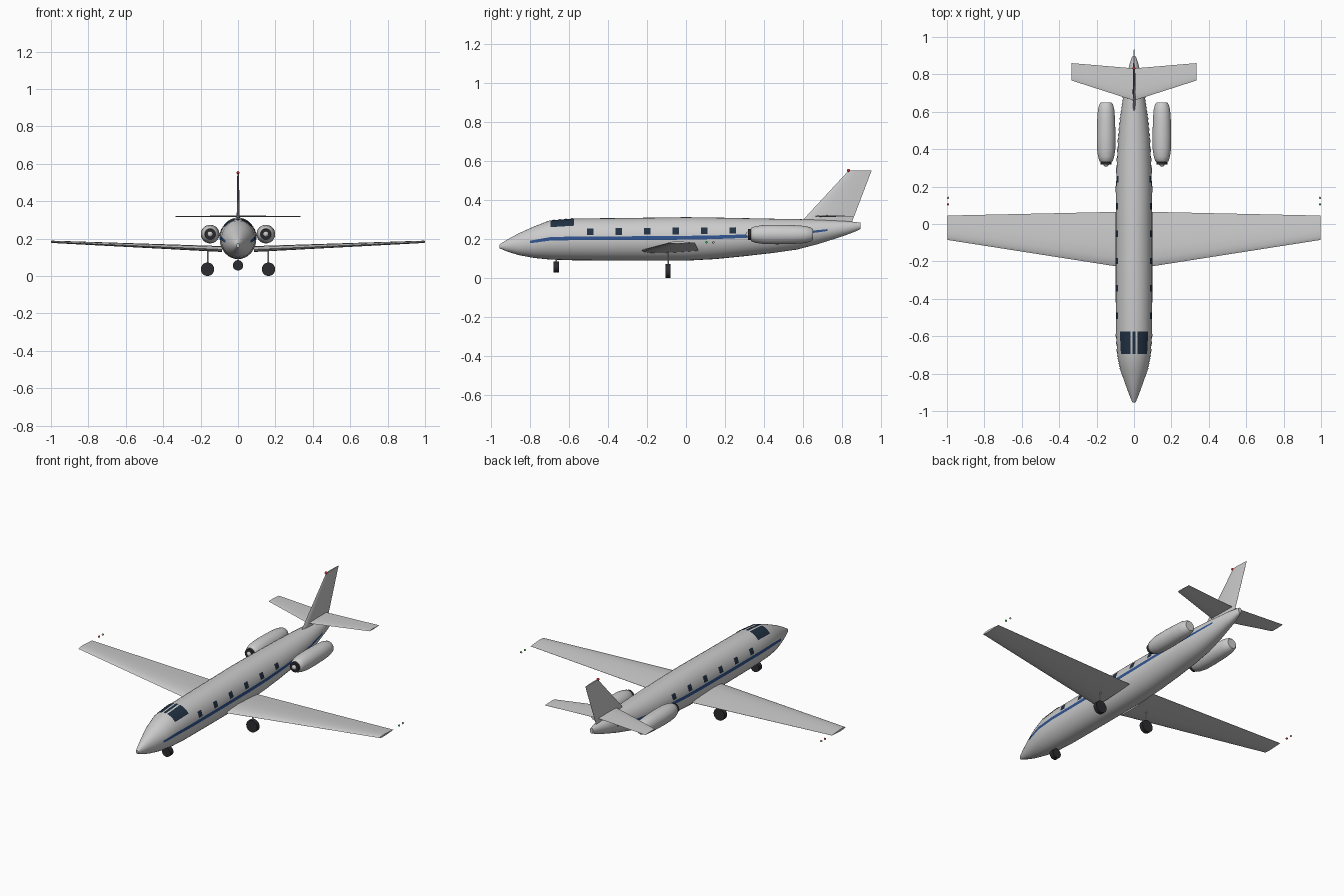
import bpy, bmesh
from math import sin, cos, pi, radians

if "Cube" in bpy.data.objects:
    bpy.data.objects.remove(bpy.data.objects["Cube"])


def material(name, rgb):
    m = bpy.data.materials.new(name)
    m.diffuse_color = (*rgb, 1)
    m.use_nodes = True
    m.node_tree.nodes["Principled BSDF"].inputs["Base Color"].default_value = m.diffuse_color
    return m


GLASS = material("dark_glass", (0.015, 0.03, 0.055))
BLUE = material("stripe_blue", (0.03, 0.09, 0.28))
RUBBER = material("rubber", (0.025, 0.025, 0.03))
RED = material("red_light", (0.7, 0.03, 0.03))
GREEN = material("green_light", (0.03, 0.6, 0.1))


def finish(obj, mat=None, angle=35):
    if mat:
        obj.data.materials.append(mat)
    bpy.ops.object.select_all(action='DESELECT')
    obj.select_set(True)
    bpy.context.view_layer.objects.active = obj
    bpy.ops.object.shade_smooth_by_angle(angle=radians(angle))
    return obj


def loft(name, rings, mat=None, closed=True, angle=35):
    """Skin a list of equal-length rings; closed rings get end caps."""
    bm = bmesh.new()
    loops = [[bm.verts.new(p) for p in ring] for ring in rings]
    n = len(loops[0])
    for a, b in zip(loops, loops[1:]):
        for i in range(n if closed else n - 1):
            j = (i + 1) % n
            bm.faces.new((a[i], a[j], b[j], b[i]))
    if closed:
        bm.faces.new(loops[0])
        bm.faces.new(loops[-1])
        bmesh.ops.recalc_face_normals(bm, faces=bm.faces)
    mesh = bpy.data.meshes.new(name)
    bm.to_mesh(mesh)
    bm.free()
    obj = bpy.data.objects.new(name, mesh)
    bpy.context.collection.objects.link(obj)
    return finish(obj, mat, angle)


# Fuselage stations: y, half width, bottom z, top z
BODY = [(-0.955, 0.008, 0.153, 0.174), (-0.92, 0.023, 0.138, 0.196),
        (-0.86, 0.045, 0.119, 0.229), (-0.78, 0.073, 0.104, 0.265),
        (-0.70, 0.089, 0.096, 0.296), (-0.58, 0.097, 0.092, 0.306),
        (-0.30, 0.098, 0.090, 0.309), (0.0, 0.098, 0.090, 0.313),
        (0.15, 0.097, 0.098, 0.311), (0.30, 0.093, 0.113, 0.308),
        (0.45, 0.085, 0.130, 0.305), (0.57, 0.074, 0.147, 0.303),
        (0.68, 0.058, 0.176, 0.300), (0.80, 0.037, 0.214, 0.294),
        (0.86, 0.022, 0.236, 0.289), (0.895, 0.010, 0.252, 0.285)]


def body_point(y, a, off=0.0):
    for s, t in zip(BODY, BODY[1:]):
        if y <= t[0]:
            break
    f = (y - s[0]) / (t[0] - s[0])
    w, lo, hi = (s[k] + f * (t[k] - s[k]) for k in (1, 2, 3))
    return ((w + off) * cos(a), y, (lo + hi) / 2 + ((hi - lo) / 2 + off) * sin(a))


def patch(name, y0, y1, a0, a1, mat):
    """Thin panel hugging the fuselage between two stations and two angles."""
    ys = sorted({y0, y1, *(s[0] for s in BODY if y0 < s[0] < y1)})
    angles = [radians(a0 + (a1 - a0) * i / 6) for i in range(7)]
    rows = [[body_point(y, a, 0.002) for a in angles] for y in ys]
    if cos(angles[0]) > 0 or a0 == 85:
        rows = [r[::-1] for r in rows]
    return loft(name, rows, mat, closed=False)


loft("fuselage", [[body_point(s[0], 2 * pi * i / 32) for i in range(32)] for s in BODY])

# Aerofoil outline: chord fraction, thickness fraction
FOIL = [(0, 0), (0.04, 0.4), (0.15, 0.8), (0.35, 1), (0.7, 0.55), (1, 0.04),
        (1, -0.04), (0.7, -0.4), (0.35, -0.75), (0.15, -0.65), (0.04, -0.35)]


def foil(x, y, z, chord, half, upright=False):
    if upright:
        return [(x + t * half, y + c * chord, z) for c, t in FOIL]
    return [(x, y + c * chord, z + t * half) for c, t in FOIL]


# Fin and beacon
fin = [foil(0, 0.582, 0.28, 0.266, 0.010, True), foil(0, 0.835, 0.553, 0.117, 0.005, True)]
loft("tail_fin", fin)


def ball(name, loc, r, mat=None):
    bpy.ops.mesh.primitive_uv_sphere_add(segments=12, ring_count=8, radius=r, location=loc)
    bpy.context.object.name = name
    return finish(bpy.context.object, mat, 60)


def rod(name, loc, r, depth, along_y=False, mat=None, sides=20):
    bpy.ops.mesh.primitive_cylinder_add(vertices=sides, radius=r, depth=depth, location=loc,
                                        rotation=(pi / 2 if along_y else 0, 0, 0))
    bpy.context.object.name = name
    return finish(bpy.context.object, mat)


ball("beacon", (0, 0.833, 0.553), 0.008, RED)

# Cockpit centre pane and nose gear
patch("windscreen_centre", -0.695, -0.575, 85, 95, GLASS)
rod("nose_wheel", (0, -0.665, 0.057), 0.028, 0.028, True, RUBBER)
rod("nose_strut", (0, -0.665, 0.09), 0.004, 0.05, sides=8)

# Nacelle outline: y, radius
NACELLE = [(0.332, 0.030), (0.337, 0.036), (0.36, 0.043), (0.40, 0.049), (0.47, 0.050),
           (0.55, 0.048), (0.61, 0.044), (0.64, 0.036), (0.65, 0.028)]

for s, side in ((-1, "left"), (1, "right")):
    def span(a0, a1):
        return (a0, a1) if s > 0 else (180 - a1, 180 - a0)

    # Wing and tailplane
    loft(side + "_wing", [foil(s * 0.085, -0.228, 0.142, 0.293, 0.018),
                          foil(s * 0.998, -0.085, 0.182, 0.130, 0.007)])
    loft(side + "_tailplane", [foil(0, 0.66, 0.318, 0.172, 0.005),
                               foil(s * 0.333, 0.767, 0.318, 0.093, 0.003)])
    # Tip lights
    ball(side + "_tip_light", (s * 0.994, 0.105, 0.184), 0.006, GREEN if s > 0 else RED)
    ball(side + "_tail_light", (s * 0.994, 0.14, 0.184), 0.006)
    # Engine
    rings = [[(s * 0.149 + r * cos(2 * pi * i / 24), y, 0.224 + r * sin(2 * pi * i / 24))
              for i in range(24)] for y, r in NACELLE]
    loft(side + "_nacelle", rings)
    rod(side + "_intake", (s * 0.149, 0.331, 0.224), 0.029, 0.026, True, RUBBER)
    ball(side + "_spinner", (s * 0.149, 0.322, 0.224), 0.016)
    # Main gear
    rod(side + "_main_wheel", (s * 0.163, -0.092, 0.036), 0.036, 0.024, True, RUBBER)
    rod(side + "_main_strut", (s * 0.163, -0.092, 0.095), 0.004, 0.1, sides=8)
    # Stripe, cabin windows and windscreen
    patch(side + "_stripe", -0.80, 0.725, *span(-2, 8), BLUE)
    for i in range(6):
        y = -0.49 + 0.146 * i
        patch(f"{side}_window_{i + 1}", y - 0.017, y + 0.017, *span(12, 31), GLASS)
    patch(side + "_windscreen", -0.695, -0.575, *span(40, 79), GLASS)
